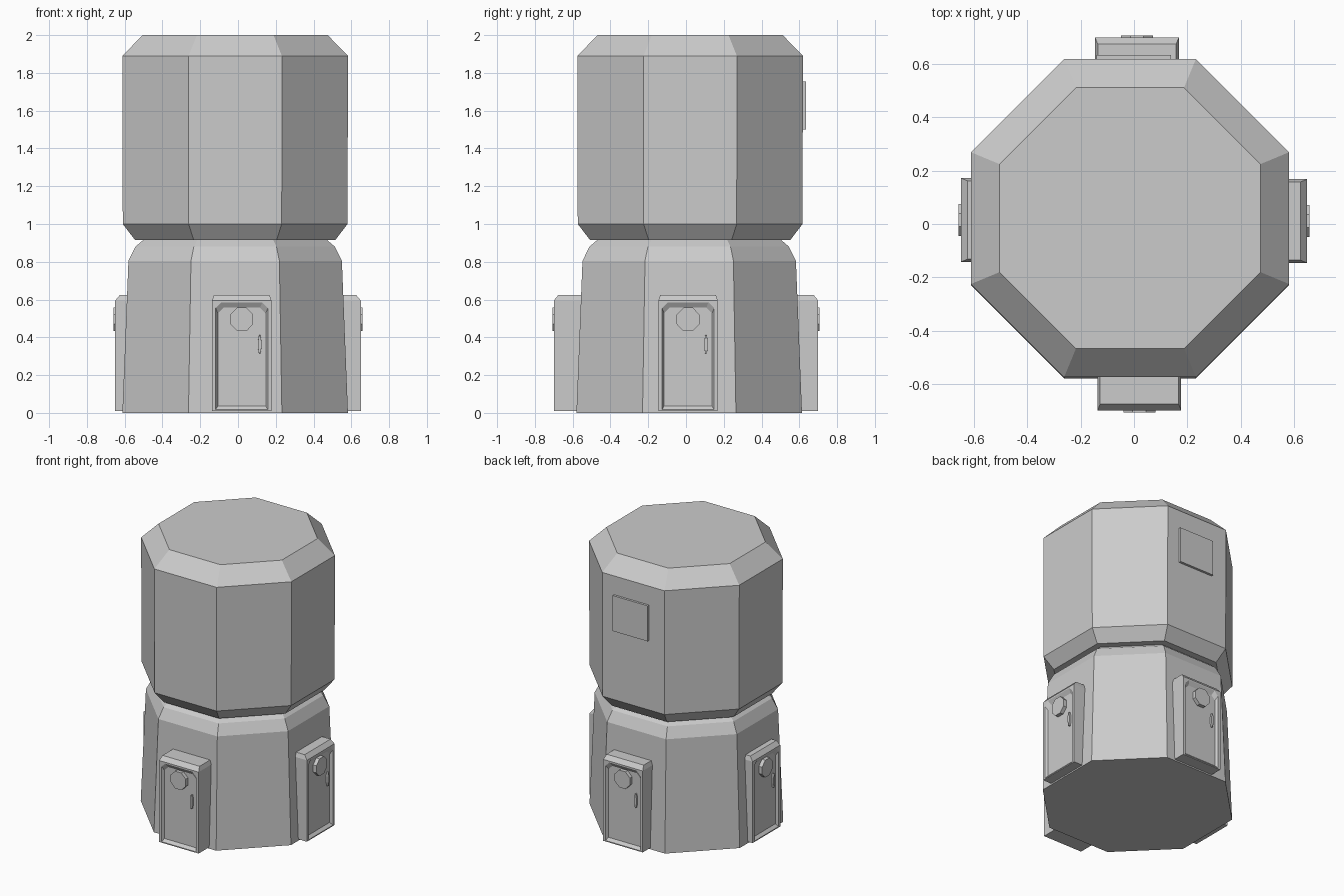
import bpy, bmesh
from math import pi, cos, sin
from mathutils import Matrix

if "Cube" in bpy.data.objects:
    bpy.data.objects.remove(bpy.data.objects["Cube"])


def loft(bm, rings):
    """Skin equal-length rings of points and cap both ends."""
    loops = [[bm.verts.new(p) for p in ring] for ring in rings]
    n = len(loops[0])
    for a, b in zip(loops, loops[1:]):
        for i in range(n):
            j = (i + 1) % n
            bm.faces.new((a[i], a[j], b[j], b[i]))
    bm.faces.new(loops[0][::-1])
    bm.faces.new(loops[-1])


def finish(bm, name, matrix=Matrix()):
    bmesh.ops.remove_doubles(bm, verts=bm.verts[:], dist=1e-5)
    bmesh.ops.recalc_face_normals(bm, faces=bm.faces[:])
    me = bpy.data.meshes.new(name)
    bm.to_mesh(me)
    bm.free()
    ob = bpy.data.objects.new(name, me)
    ob.matrix_world = matrix
    bpy.context.collection.objects.link(ob)
    return ob


def octagon(half, z, cx, cy):
    r = half / cos(pi / 8)
    return [(cx + r * cos(pi / 8 + i * pi / 4), cy + r * sin(pi / 8 + i * pi / 4), z)
            for i in range(8)]


def tower(name, profile, cx, cy):
    bm = bmesh.new()
    loft(bm, [octagon(h, z, cx, cy) for h, z in profile])
    finish(bm, name)


def panel(hw, z0, z1, cut, d):
    """Door outline with cut top corners, at outward distance d."""
    return [(x, -d, z) for x, z in ((-hw, z0), (hw, z0), (hw, z1 - cut),
            (hw - cut, z1), (-hw + cut, z1), (-hw, z1 - cut))]


def rect(hw, d0, d1, z):
    return [(-hw, -d0, z), (hw, -d0, z), (hw, -d1, z), (-hw, -d1, z)]


def disc(cx, cz, rx, rz, d, n=8):
    return [(cx + rx * cos((i + .5) * 2 * pi / n), -d, cz + rz * sin((i + .5) * 2 * pi / n))
            for i in range(n)]


# Two stacked octagonal bodies
tower("lower_body", [(.597, 0), (.565, .805), (.528, .88), (.487, .915)], -.015, .017)
tower("upper_body", [(.53, .915), (.595, 1.0), (.597, 1.89), (.49, 2.0)], -.015, .022)

# Four doors, one per main side: (side, offset along wall, outward distance)
SIDES = (("front", .02, .70), ("right", .011, .65), ("back", -.011, .70), ("left", -.015, .65))
for k, (side, off, d) in enumerate(SIDES):
    m = Matrix.Rotation(k * pi / 2, 4, 'Z') @ Matrix.Translation((off, 0, 0))

    # Frame with recessed door leaf and sloped cap
    bm = bmesh.new()
    loft(bm, [panel(.157, .01, .595, 0, .5), panel(.157, .01, .595, 0, d),
              panel(.138, .017, .585, .03, d), panel(.127, .036, .557, .03, d - .018)])
    loft(bm, [rect(.157, .5, d, .595), rect(.147, .5, d - .025, .625)])
    finish(bm, side + "_door", m)

    # Porthole
    bm = bmesh.new()
    loft(bm, [disc(0, .495, .065, .067, d - .03), disc(0, .495, .065, .067, d + .008)])
    finish(bm, side + "_porthole", m)

    # Handle
    bm = bmesh.new()
    loft(bm, [disc(.095, .362, .01, .055, d - .03), disc(.095, .362, .009, .053, d - .004)])
    finish(bm, side + "_handle", m)

# Plate on the upper back wall
bm = bmesh.new()
loft(bm, [[(x, y, z) for x, z in ((-.14, 1.5), (.138, 1.5), (.138, 1.755), (-.14, 1.755))]
          for y in (.58, .635)])
finish(bm, "back_plate")
